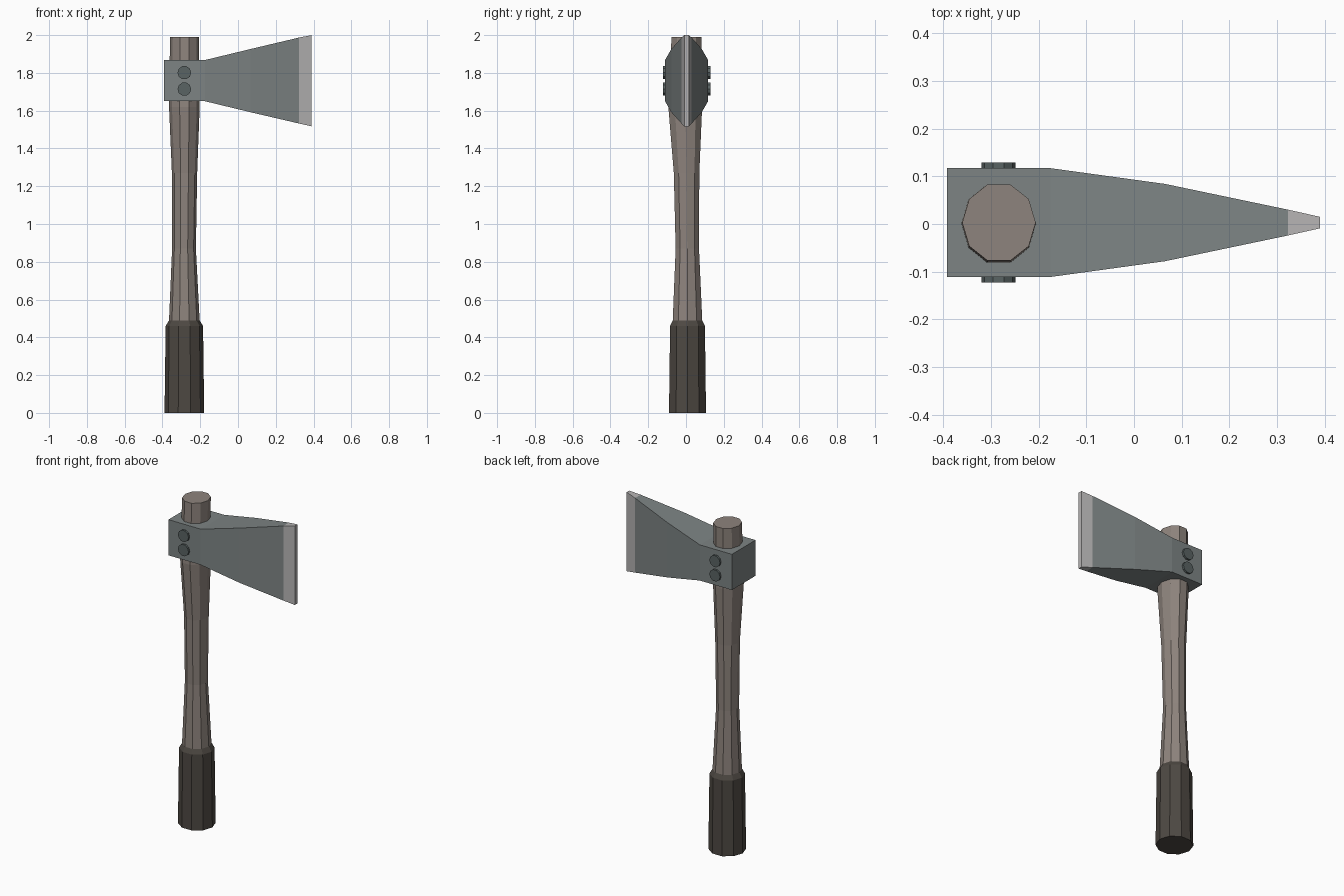
import bpy, bmesh
from math import sin, cos, pi

if "Cube" in bpy.data.objects:
    bpy.data.objects.remove(bpy.data.objects["Cube"])


def material(name, color):
    m = bpy.data.materials.new(name)
    m.diffuse_color = (*color, 1)
    m.use_nodes = True
    m.node_tree.nodes["Principled BSDF"].inputs["Base Color"].default_value = m.diffuse_color
    return m


WOOD = material("wood", (0.27, 0.23, 0.205))
GRIP = material("dark_grip", (0.075, 0.065, 0.055))
STEEL = material("steel", (0.205, 0.23, 0.23))
EDGE = material("bright_edge", (0.46, 0.45, 0.45))
BOLT = material("bolt_steel", (0.10, 0.125, 0.125))


def loft(name, rings, mats, cap_start=True, cap_end=True, band_mat=None):
    """Skin a list of equal-length point rings into a flat-shaded solid."""
    bm = bmesh.new()
    vs = [[bm.verts.new(p) for p in ring] for ring in rings]
    n = len(vs[0])
    for k, (a, b) in enumerate(zip(vs, vs[1:])):
        for i in range(n):
            j = (i + 1) % n
            f = bm.faces.new((a[i], a[j], b[j], b[i]))
            f.material_index = band_mat(k) if band_mat else 0
    if cap_start:
        bm.faces.new(vs[0][::-1])
    if cap_end:
        bm.faces.new(vs[-1]).material_index = len(mats) - 1
    bmesh.ops.recalc_face_normals(bm, faces=bm.faces[:])
    me = bpy.data.meshes.new(name)
    bm.to_mesh(me)
    bm.free()
    ob = bpy.data.objects.new(name, me)
    for m in mats:
        me.materials.append(m)
    bpy.context.collection.objects.link(ob)
    return ob


def ring(z, cx, cy, rx, ry, n=10):
    return [(cx + rx * cos(2 * pi * i / n), cy + ry * sin(2 * pi * i / n), z)
            for i in range(n)]


# Wooden handle: z, centre x, centre y, radius x, radius y
shaft = [(0.47, -0.284, 0.008, 0.082, 0.083),
         (0.87, -0.286, 0.007, 0.063, 0.065),
         (1.27, -0.283, 0.003, 0.067, 0.071),
         (1.62, -0.284, -0.004, 0.081, 0.094),
         (1.76, -0.284, -0.001, 0.079, 0.088),
         (1.99, -0.283, 0.003, 0.077, 0.084)]
loft("handle", [ring(*s) for s in shaft], [WOOD], cap_start=False)

# Flared grip with a chamfered collar
grip = [(0.0, -0.284, 0.008, 0.105, 0.103),
        (0.46, -0.284, 0.008, 0.099, 0.097),
        (0.488, -0.284, 0.008, 0.082, 0.083)]
loft("grip", [ring(*s) for s in grip], [GRIP], cap_end=False)

# Axe head: x, half thickness, bottom z, top z
CY = 0.003
head = [(-0.392, 0.114, 1.65, 1.868),
        (-0.175, 0.114, 1.65, 1.868),
        (0.065, 0.081, 1.592, 1.926),
        (0.323, 0.027, 1.532, 1.987),
        (0.39, 0.012, 1.517, 2.0)]
loft("axe_head",
     [[(x, CY - h, b), (x, CY + h, b), (x, CY + h, t), (x, CY - h, t)]
      for x, h, b, t in head],
     [STEEL, EDGE], band_mat=lambda k: int(k == 3))

# Bolt heads on both cheeks
for side, label in ((-1, "front"), (1, "back")):
    for z, level in ((1.801, "upper"), (1.714, "lower")):
        rings = [[(x, CY + side * d, z + y)
                  for x, y, _ in ring(0, -0.284, 0, 0.036, 0.036)]
                 for d in (0.108, 0.126)]
        loft(f"bolt_{label}_{level}", rings, [BOLT], cap_start=False)
